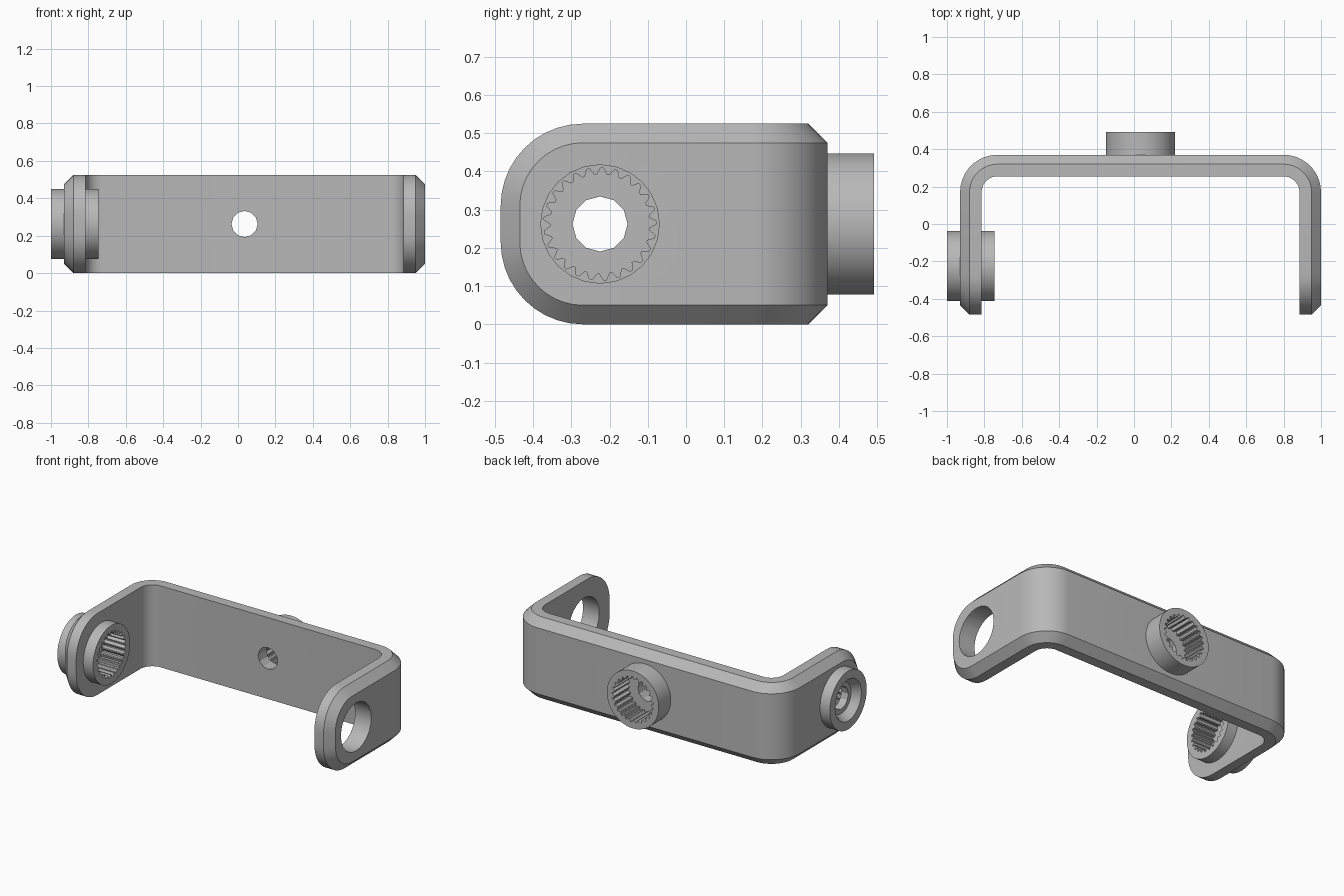
import bpy
import bmesh
from math import cos, sin, pi, radians

if "Cube" in bpy.data.objects:
    bpy.data.objects.remove(bpy.data.objects["Cube"], do_unlink=True)

grey = bpy.data.materials.new("plain grey")
grey.use_nodes = True
colour = (0.48, 0.48, 0.48, 1)
grey.diffuse_color = colour
grey.node_tree.nodes["Principled BSDF"].inputs["Base Color"].default_value = colour

# Main dimensions
MID_X, HALF_W, BACK, FRONT = 0.035, 0.965, 0.37, -0.485
THICK, BEVEL, BEND = 0.115, 0.05, 0.2
MID_Z, HALF_H, CORNER = 0.2625, 0.2625, 0.215
SIDE_C, BACK_C = (-0.225, MID_Z), (MID_X, MID_Z)


def make_object(name, bm):
    bmesh.ops.recalc_face_normals(bm, faces=bm.faces)
    mesh = bpy.data.meshes.new(name)
    bm.to_mesh(mesh)
    bm.free()
    mesh.materials.append(grey)
    obj = bpy.data.objects.new(name, mesh)
    bpy.context.collection.objects.link(obj)
    return obj


def circle(n):
    return [(cos(2 * pi * i / n), sin(2 * pi * i / n)) for i in range(n)]


def spline_outline(teeth=25, root=0.147, tip=0.13):
    points = []
    for i in range(teeth):
        for part, r in ((0, root), (0.2, root), (0.5, tip), (0.7, tip)):
            a = 2 * pi * (i + part) / teeth
            points.append((r * cos(a), r * sin(a)))
    return points


def prism(name, outline, axis, centre, start, end, r0=1, r1=1):
    """Outline swept along the x or y axis, scaled from r0 to r1."""
    bm = bmesh.new()
    loops = []
    for t, r in ((start, r0), (end, r1)):
        loop = []
        for u, v in outline:
            p, q = centre[0] + u * r, centre[1] + v * r
            loop.append(bm.verts.new((t, p, q) if axis == "x" else (p, t, q)))
        loops.append(loop)
    a, b = loops
    bm.faces.new(a)
    bm.faces.new(b)
    for i in range(len(a)):
        j = (i + 1) % len(a)
        bm.faces.new((a[i], a[j], b[j], b[i]))
    return make_object(name, bm)


def cut(target, *args):
    cutter = prism("cutter", *args)
    cutter.hide_render = True
    mod = target.modifiers.new("cut", "BOOLEAN")
    mod.operation, mod.solver, mod.object = "DIFFERENCE", "EXACT", cutter
    bpy.context.view_layer.objects.active = target
    bpy.ops.object.modifier_apply(modifier=mod.name)
    bpy.data.objects.remove(cutter, do_unlink=True)


def arm_sections():
    """Sections of the left half, from the rounded arm end to the bend."""
    layers = ((THICK, 0), (BEVEL, 0), (0, BEVEL))
    result = []
    # rounded arm end
    for k in range(11):
        a = pi / 2 * k / 10
        section = []
        for depth, inset in layers:
            r = CORNER - inset
            y = FRONT + CORNER - r * cos(a)
            section.append((HALF_W - depth, y, HALF_H - CORNER + r * sin(a)))
        result.append(section)
    # bend between arm and back
    for k in range(10):
        a = pi / 2 * k / 9
        section = []
        for depth, inset in layers:
            r = BEND - depth
            section.append((HALF_W - BEND + r * cos(a), BACK - BEND + r * sin(a),
                            HALF_H - inset))
        result.append(section)
    return result


def build_bracket():
    left = arm_sections()
    right = [[(-x, y, h) for x, y, h in s] for s in reversed(left)]
    bm = bmesh.new()
    rings = []
    for s in left + right:
        top = [bm.verts.new((MID_X + x, y, MID_Z + h)) for x, y, h in s]
        low = [bm.verts.new((MID_X + x, y, MID_Z - h)) for x, y, h in s]
        rings.append(top + low[::-1])
    for a, b in zip(rings, rings[1:]):
        for i in range(6):
            j = (i + 1) % 6
            bm.faces.new((a[i], a[j], b[j], b[i]))
    for r in (rings[0], rings[-1]):
        bm.faces.new((r[0], r[1], r[4], r[5]))
        bm.faces.new((r[1], r[2], r[3], r[4]))
    return make_object("bracket", bm)


teeth = spline_outline()

# U-shaped bracket with its arm holes and back hole
bracket = build_bracket()
cut(bracket, circle(24), "x", SIDE_C, 0.8, 1.1, 0.155, 0.155)
cut(bracket, circle(32), "x", SIDE_C, -1.1, -0.7, 0.17, 0.17)
cut(bracket, circle(12), "y", BACK_C, 0.2, 0.5, 0.07, 0.07)
cut(bracket, teeth, "y", BACK_C, 0.34, 0.5)

# Toothed socket on the back
back_socket = prism("back_socket", circle(64), "y", BACK_C, BACK, 0.492, 0.185, 0.185)
cut(back_socket, teeth, "y", BACK_C, 0.3, 0.6)

# Toothed socket through the right arm, countersunk outside
side_socket = prism("side_socket", circle(64), "x", SIDE_C, -1.0, -0.745, 0.188, 0.188)
cut(side_socket, teeth, "x", SIDE_C, -0.9, -0.6)
cut(side_socket, circle(12), "x", SIDE_C, -1.1, -0.8, 0.072, 0.072)
cut(side_socket, circle(32), "x", SIDE_C, -1.01, -0.95, 0.14, 0.1)

for obj in (bracket, back_socket, side_socket):
    bpy.ops.object.select_all(action="DESELECT")
    obj.select_set(True)
    bpy.context.view_layer.objects.active = obj
    bpy.ops.object.shade_smooth_by_angle(angle=radians(25))
